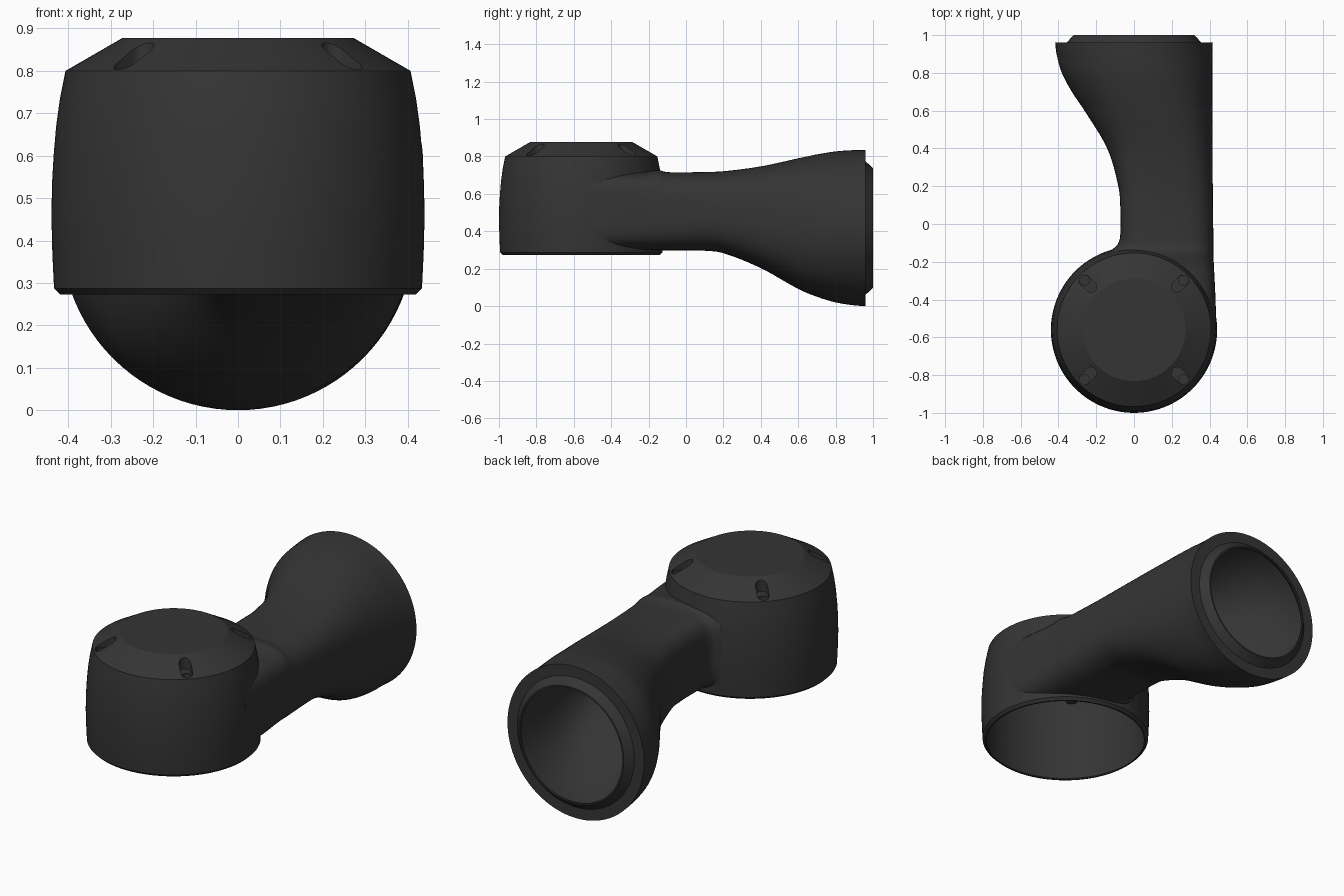
import bpy, bmesh, math

if "Cube" in bpy.data.objects:
    bpy.data.objects.remove(bpy.data.objects["Cube"])

HEAD_Y, SIDES = -0.56, 96


def make_object(name, bm):
    bmesh.ops.recalc_face_normals(bm, faces=bm.faces)
    me = bpy.data.meshes.new(name)
    bm.to_mesh(me)
    bm.free()
    ob = bpy.data.objects.new(name, me)
    bpy.context.collection.objects.link(ob)
    return ob


def loft(name, rings):
    """Closed solid through a list of equal-length point rings."""
    bm = bmesh.new()
    loops = [[bm.verts.new(p) for p in ring] for ring in rings]
    for a, b in zip(loops, loops[1:]):
        for i in range(len(a)):
            j = (i + 1) % len(a)
            bm.faces.new((a[i], a[j], b[j], b[i]))
    bm.faces.new(loops[0])
    bm.faces.new(loops[-1])
    return make_object(name, bm)


def turned(name, profile, x=0, y=HEAD_Y, sides=SIDES):
    """Solid of revolution about a vertical axis from (radius, z) pairs."""
    angles = [2 * math.pi * (i + 0.5) / sides for i in range(sides)]
    return loft(name, [[(x + r * math.cos(a), y + r * math.sin(a), z)
                        for a in angles] for r, z in profile])


def section(y, xl, xr, zb, zt, nl, nr):
    """Rounded cross-section; nl and nr set the squareness of each side."""
    cx, cz, rx, rz = (xl + xr) / 2, (zb + zt) / 2, (xr - xl) / 2, (zt - zb) / 2
    ring = []
    for i in range(SIDES):
        a = 2 * math.pi * i / SIDES
        c, s = math.cos(a), math.sin(a)
        n = nl if c < 0 else nr
        k = (abs(c) ** n + abs(s) ** n) ** (-1 / n)
        ring.append((cx + rx * k * c, y, cz + rz * k * s))
    return ring


def sample(stations, steps=6):
    """Smooth Hermite interpolation between stations (first value is y)."""
    def slope(i, k):
        a, b = stations[max(i - 1, 0)], stations[min(i + 1, len(stations) - 1)]
        return (b[k] - a[k]) / (b[0] - a[0])
    out = []
    for i in range(len(stations) - 1):
        p, q = stations[i], stations[i + 1]
        h = q[0] - p[0]
        for s in range(steps):
            t = s / steps
            row = [p[0] + h * t]
            for k in range(1, len(p)):
                row.append((2*t**3 - 3*t*t + 1) * p[k] + (t**3 - 2*t*t + t) * h * slope(i, k)
                           + (3*t*t - 2*t**3) * q[k] + (t**3 - t*t) * h * slope(i + 1, k))
            out.append(row)
    return out + [list(stations[-1])]


def boolean(target, tool, operation):
    mod = target.modifiers.new(operation, 'BOOLEAN')
    mod.operation, mod.solver, mod.object = operation, 'EXACT', tool
    bpy.context.view_layer.objects.active = target
    bpy.ops.object.modifier_apply(modifier=mod.name)
    bpy.data.objects.remove(tool)


# Arm stations: y, left, right, bottom, top, left squareness, right squareness
arm = [(-0.56, -0.15, 0.437, 0.30, 0.715, 4, 5),
       (-0.36, -0.15, 0.430, 0.30, 0.716, 4, 4.6),
       (-0.22, -0.15, 0.423, 0.30, 0.718, 4, 4),
       (-0.15, -0.13, 0.42, 0.297, 0.728, 4, 3.7),
       (-0.11, -0.088, 0.42, 0.298, 0.718, 4, 3.5),
       (-0.06, -0.073, 0.42, 0.298, 0.715, 4.5, 3.3),
       (0.10, -0.073, 0.418, 0.296, 0.717, 4.5, 3),
       (0.20, -0.083, 0.417, 0.283, 0.721, 4, 2.9),
       (0.40, -0.142, 0.416, 0.203, 0.747, 3, 2.6),
       (0.60, -0.262, 0.415, 0.092, 0.79, 2.4, 2.3),
       (0.70, -0.329, 0.415, 0.050, 0.811, 2.2, 2.2),
       (0.80, -0.382, 0.415, 0.020, 0.827, 2.1, 2.1),
       (0.90, -0.410, 0.415, 0.004, 0.834, 2, 2),
       (0.96, -0.417, 0.417, 0.0, 0.835, 2, 2)]
rows = sample(arm)
CZ = 0.4175


def disc(y, r):
    return section(y, -r, r, CZ - r, CZ + r, 2, 2)


# Outer arm with stepped, chamfered mounting end
arm_outer = loft("arm", [section(*r) for r in rows]
                 + [disc(0.96, 0.357), disc(1.0, 0.32)])

# Bore of the arm: thin wall all along, out through the mounting ring
W = 0.01
arm_bore = loft("arm_bore", [
    section(y, xl + W, xr - W, zb + W, zt - W, nl, nr)
    for y, xl, xr, zb, zt, nl, nr in rows if y < 0.945]
    + [disc(0.95, 0.406), disc(0.951, 0.347), disc(0.99, 0.312), disc(1.05, 0.312)])

# Barrel-shaped head with chamfered top, open underneath
elbow = turned("elbow_housing", [
    (0.42, 0.273), (0.434, 0.287), (0.438, 0.37), (0.44, 0.45), (0.439, 0.53),
    (0.435, 0.60), (0.429, 0.67), (0.42, 0.735), (0.407, 0.80), (0.272, 0.878)])
head_cavity = turned("head_cavity", [
    (0.412, 0.2), (0.412, 0.273), (0.426, 0.288), (0.432, 0.45), (0.427, 0.60),
    (0.412, 0.735), (0.400, 0.795), (0.270, 0.870)])


def screw_solids(q, grow):
    """Radial slot and deeper round hole on one corner of the head."""
    a = math.pi / 4 + q * math.pi / 2
    ux, uy = math.cos(a), math.sin(a)
    w = 0.03 + grow
    rings = []
    for z in (0.803 - grow, 0.95):
        ring = []
        for centre, start in ((0.372, -math.pi / 2), (0.322, math.pi / 2)):
            for i in range(13):
                t = start + math.pi * i / 12
                u, v = centre + w * math.cos(t), w * math.sin(t)
                ring.append((u * ux - v * uy, HEAD_Y + u * uy + v * ux, z))
        rings.append(ring)
    hole = turned("hole", [(0.026 + grow, 0.73 - grow), (0.026 + grow, 0.95)],
                  0.371 * ux, HEAD_Y + 0.371 * uy, 24)
    return loft("slot", rings), hole


# Leave material around the screw recesses, then hollow the housing
for q in range(4):
    for boss in screw_solids(q, 0.006):
        boolean(head_cavity, boss, 'DIFFERENCE')
boolean(elbow, arm_outer, 'UNION')
boolean(elbow, head_cavity, 'DIFFERENCE')
boolean(elbow, arm_bore, 'DIFFERENCE')
for q in range(4):
    for cutter in screw_solids(q, 0):
        boolean(elbow, cutter, 'DIFFERENCE')

# Dark finish
mat = bpy.data.materials.new("charcoal")
mat.diffuse_color = (0.035, 0.035, 0.035, 1)
mat.use_nodes = True
mat.node_tree.nodes["Principled BSDF"].inputs["Base Color"].default_value = mat.diffuse_color
elbow.data.materials.clear()
elbow.data.materials.append(mat)
bpy.ops.object.select_all(action='DESELECT')
elbow.select_set(True)
bpy.context.view_layer.objects.active = elbow
bpy.ops.object.shade_smooth_by_angle(angle=math.radians(28))
